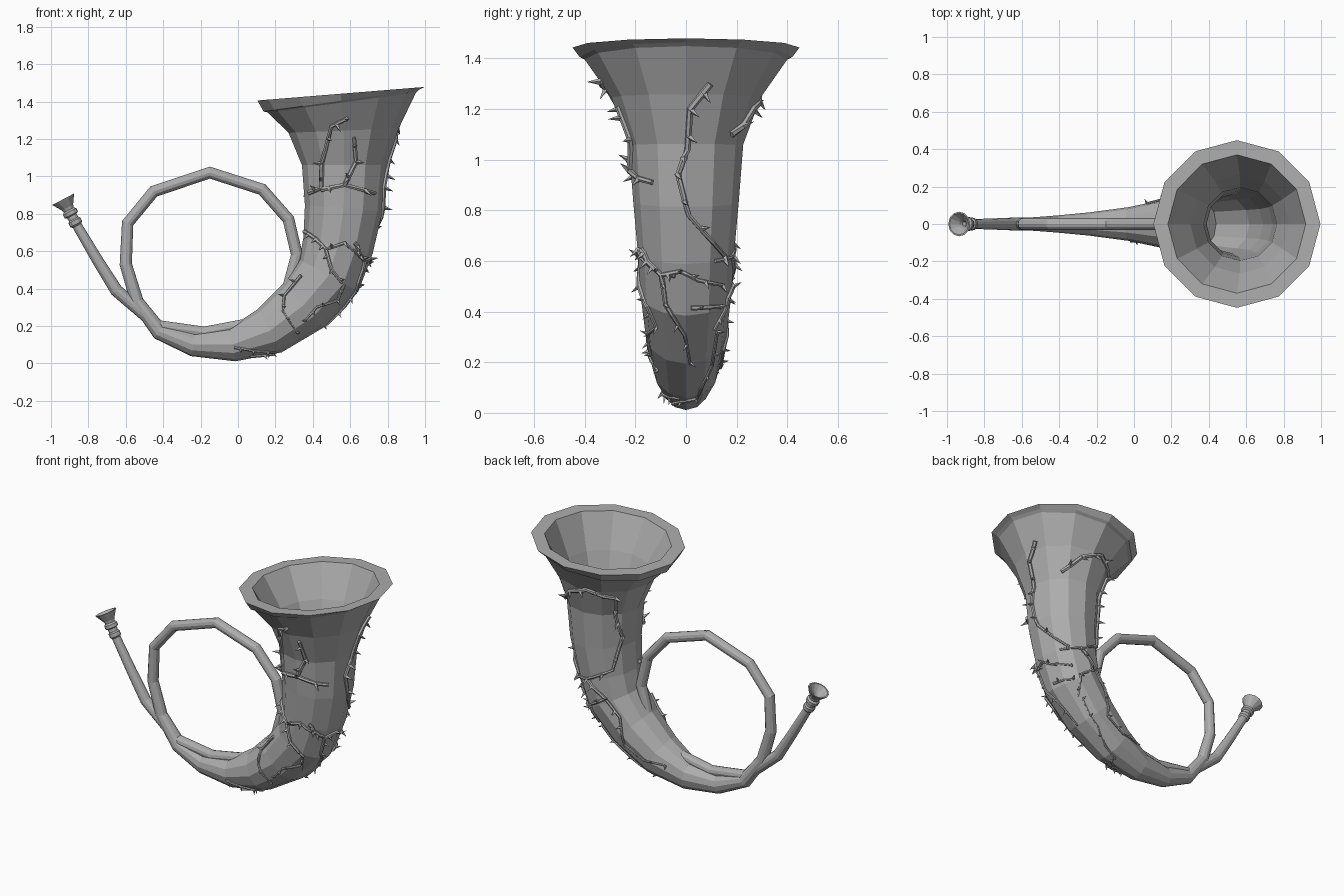
import bpy, bmesh, math, random
from mathutils import Vector, Matrix
from mathutils.bvhtree import BVHTree

random.seed(4)
cube = bpy.data.objects.get("Cube")
if cube:
    bpy.data.objects.remove(cube)

grey = bpy.data.materials.new("grey_metal")
grey.use_nodes = True
colour = (0.42, 0.42, 0.42, 1)
grey.diffuse_color = colour
grey.node_tree.nodes["Principled BSDF"].inputs["Base Color"].default_value = colour


def finish(name, bm):
    bmesh.ops.recalc_face_normals(bm, faces=bm.faces)
    mesh = bpy.data.meshes.new(name)
    bm.to_mesh(mesh)
    mesh.materials.append(grey)
    obj = bpy.data.objects.new(name, mesh)
    bpy.context.collection.objects.link(obj)
    return obj


def tangents(points):
    last = len(points) - 1
    result = []
    for i, p in enumerate(points):
        before = (p - points[max(i - 1, 0)]).normalized()
        after = (points[min(i + 1, last)] - p).normalized()
        result.append((before + after).normalized())
    return result


def loft(bm, stations, sides):
    """Skin rings given as (centre, tangent, side vector, radius)."""
    rings = []
    for centre, tangent, side, radius in stations:
        normal = side.cross(tangent).normalized()
        across = tangent.cross(normal)
        ring = []
        for k in range(sides):
            a = math.tau * k / sides
            ring.append(bm.verts.new(centre + radius * (normal * math.cos(a) + across * math.sin(a))))
        rings.append(ring)
    for a, b in zip(rings, rings[1:]):
        for k in range(sides):
            n = (k + 1) % sides
            bm.faces.new((a[k], a[n], b[n], b[k]))
    bm.faces.new(rings[0])
    bm.faces.new(rings[-1])


# Horn body: lead pipe, coil and flaring bell as (x, z, radius)
pipe = [(-.865, .745, .026), (-.75, .55, .03), (-.65, .39, .034), (-.43, .2, .033),
        (-.18, .165, .032), (.08, .215, .032), (.255, .36, .032), (.315, .58, .032),
        (.27, .77, .032), (.13, .93, .032), (-.15, 1.02, .032), (-.45, .92, .032),
        (-.59, .75, .032), (-.6, .53, .033), (-.54, .33, .036), (-.42, .17, .045)]
bell = [(-.24, .1, .062), (-.03, .1, .09), (.17, .175, .132), (.35, .31, .16),
        (.485, .47, .18), (.535, .63, .19), (.565, .83, .208), (.568, 1.06, .226),
        (.565, 1.245, .295), (.555, 1.395, .4), (.553, 1.405, .42), (.55, 1.442, .448)]
path = pipe + bell
centres = [Vector((x, 0, z)) for x, z, r in path]
side = Vector((0, 1, 0))
outer = [(c, t, side, p[2]) for c, t, p in zip(centres, tangents(centres), path)]
rim = outer[-1]
inner = [(rim[0], rim[1], side, .37)]
inner += [(c, t, s, r - .03) for c, t, s, r in reversed(outer[-9:-3])]
bm = bmesh.new()
loft(bm, outer + inner, 12)
finish("horn_body", bm)
surface = BVHTree.FromBMesh(bm)
bm.free()

# Mouthpiece: turned collars and hollow cup along the end of the lead pipe
start = Vector((-.865, 0, .745))
axis = (Vector((-.935, 0, .878)) - start).normalized()
profile = [(-.01, .026), (0, .035), (.022, .035), (.03, .028), (.05, .028), (.056, .04),
           (.075, .04), (.085, .03), (.1, .034), (.15, .066), (.15, .058), (.11, .022), (.09, .012)]
bm = bmesh.new()
loft(bm, [(start + axis * d, axis, side, r) for d, r in profile], 12)
finish("mouthpiece", bm)
bm.free()

# Thorny vines: drawn flat, then projected onto the horn
vines = {
    "front": [
        [(.35, .9), (.45, .94), (.45, 1.07), (.5, 1.27), (.58, 1.31)],
        [(.45, .93), (.57, .955), (.73, .91)],
        [(.57, .955), (.63, 1.08), (.62, 1.21)],
        [(.36, .705), (.42, .665), (.47, .61), (.57, .645), (.69, .54)],
        [(.47, .61), (.5, .5), (.565, .42), (.53, .34), (.42, .3), (.36, .23)],
        [(.34, .47), (.25, .36), (.24, .28), (.31, .17)],
        [(-.02, .085), (.08, .07), (.2, .06)]],
    "right": [
        [(.095, 1.3), (.015, 1.2), (.005, 1.04), (-.03, .94), (.01, .78), (.15, .62)],
        [(-.17, .645), (-.15, .6), (-.095, .545), (-.02, .56), (.045, .525), (.14, .505)],
        [(-.095, .545), (-.08, .43), (-.005, .31), (.015, .2)],
        [(.02, .415), (.13, .42)],
        [(-.05, .04), (.04, .06), (.1, .19), (.12, .32)]],
    "back": [
        [(.72, 1.1), (.63, 1.2), (.5, 1.25), (.37, 1.19), (.4, 1.05), (.38, .91), (.42, .7), (.57, .62), (.68, .6)],
        [(.57, .62), (.45, .52), (.36, .42), (.33, .25), (.2, .18), (.07, .17)],
        [(.45, .52), (.56, .45), (.53, .33)]],
}


def cast(view, a, z):
    if view == "right":
        origin, ray = Vector((2, a, z)), Vector((-1, 0, 0))
    else:
        way = 1 if view == "front" else -1
        origin, ray = Vector((a, -2 * way, z)), Vector((0, way, 0))
    return surface.ray_cast(origin, ray)


def thorn(bm, point, direction, length):
    turn = direction.to_track_quat('Z', 'Y').to_matrix().to_4x4()
    place = Matrix.Translation(point + direction * length / 2) @ turn
    bmesh.ops.create_cone(bm, cap_ends=True, segments=4, radius1=length * .25,
                          radius2=0, depth=length, matrix=place)


for view, strands in vines.items():
    bm = bmesh.new()
    for strand in strands:
        flat = []
        for (a, z), (b, w) in zip(strand, strand[1:]):
            flat += [(a + (b - a) * k / 3, z + (w - z) * k / 3) for k in range(3)]
        flat.append(strand[-1])
        hits = [h for h in (cast(view, a, z) for a, z in flat) if h[0]]
        points = [h[0] + h[1] * .005 for h in hits]
        directions = tangents(points)
        stations = []
        for i, (p, t, h) in enumerate(zip(points, directions, hits)):
            size = .008 + .006 * min(max(p.z - .2, 0) / .7, 1)
            taper = 1 - .6 * i / len(points)
            stations.append((p, t, t.cross(h[1]).normalized(), size * (.5 + .5 * taper)))
            # Thorns lean alternately to each side
            if i % 2 == 1:
                lean = stations[-1][2] * random.choice((-1, 1)) * random.uniform(.4, 1)
                thorn(bm, p, (h[1] + lean + t * .3).normalized(), size * 4)
        loft(bm, stations, 6)
    finish(view + "_vines", bm)
    bm.free()
